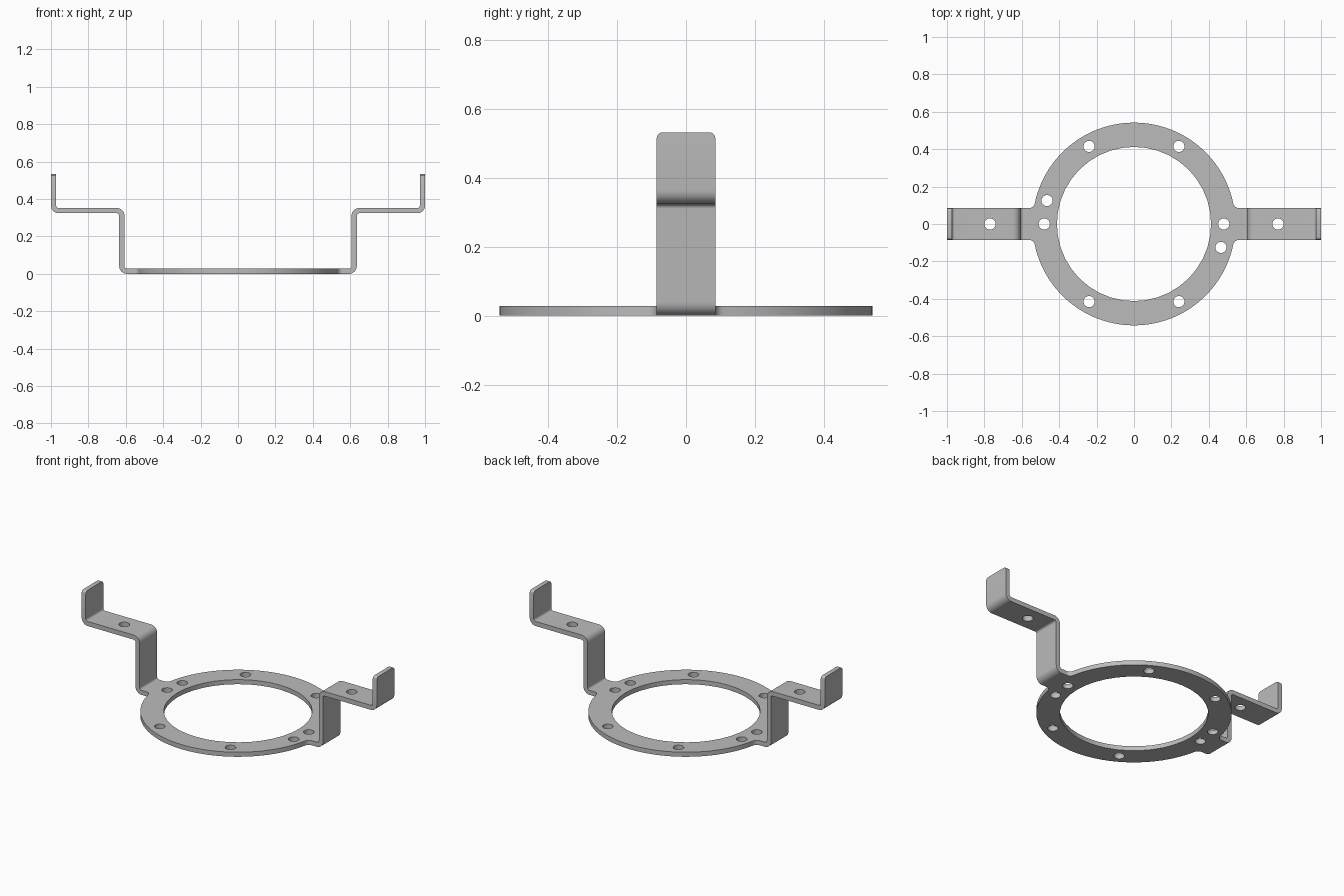
import bpy, bmesh
from math import sin, cos, pi, atan2, sqrt, radians
from mathutils import Vector

if "Cube" in bpy.data.objects:
    bpy.data.objects.remove(bpy.data.objects["Cube"])

THICK = 0.028      # sheet thickness
HALF = 0.085       # half width of the arms
OUTER, INNER = 0.542, 0.412
HOLE = 0.03
NECK = 0.58        # where the ring tab meets the arm

steel = bpy.data.materials.new("grey steel")
steel.use_nodes = True
grey = (0.5, 0.5, 0.5, 1)
steel.diffuse_color = grey
steel.node_tree.nodes["Principled BSDF"].inputs["Base Color"].default_value = grey


def arc(cx, cy, r, a0, a1, n):
    return [(cx + r * cos(a0 + (a1 - a0) * i / n),
             cy + r * sin(a0 + (a1 - a0) * i / n)) for i in range(n + 1)]


def circle(cx, cy, r, n):
    return arc(cx, cy, r, 0, 2 * pi, n)[:-1]


def extrude_loops(bm, loops, to_3d, offset):
    """Fill an outline (with holes) and extrude it into a solid."""
    edges = []
    for loop in loops:
        vs = [bm.verts.new(to_3d(p)) for p in loop]
        edges += [bm.edges.new((v, vs[i - 1])) for i, v in enumerate(vs)]
    bmesh.ops.triangle_fill(bm, use_beauty=True, use_dissolve=False, edges=edges)
    out = bmesh.ops.extrude_face_region(bm, geom=bm.faces[:], use_keep_orig=True)
    moved = [g for g in out["geom"] if isinstance(g, bmesh.types.BMVert)]
    bmesh.ops.translate(bm, verts=moved, vec=offset)
    bmesh.ops.recalc_face_normals(bm, faces=bm.faces[:])


def make_object(name, bm):
    mesh = bpy.data.meshes.new(name)
    bm.to_mesh(mesh)
    bm.free()
    mesh.materials.append(steel)
    ob = bpy.data.objects.new(name, mesh)
    bpy.context.collection.objects.link(ob)
    return ob


def activate(ob):
    bpy.ops.object.select_all(action='DESELECT')
    ob.select_set(True)
    bpy.context.view_layer.objects.active = ob


# Ring outline: two arcs joined by filleted tabs
fillet = 0.03
fy = HALF + fillet
fx = sqrt((OUTER + fillet) ** 2 - fy ** 2)
a = atan2(fy, fx)
half = [(NECK, HALF)] + arc(fx, fy, fillet, -pi / 2, a - pi, 5)
half += arc(0, 0, OUTER, a, pi - a, 44)[1:-1]
half += arc(-fx, fy, fillet, -a, -pi / 2, 5) + [(-NECK, HALF)]
outline = half + [(-x, -y) for x, y in half]

hole_spots = [(sx * 0.24, sy * 0.415) for sx in (1, -1) for sy in (1, -1)]
hole_spots += [(0.48, 0), (-0.48, 0), (-0.465, 0.125), (0.465, -0.125)]
loops = [outline, circle(0, 0, INNER, 40)]
loops += [circle(x, y, HOLE, 20) for x, y in hole_spots]

bm = bmesh.new()
extrude_loops(bm, loops, lambda p: (p[0], p[1], 0), (0, 0, THICK))
ring = make_object("mounting_ring", bm)


# Arms: a bent strip, described by its centre line and bend radius
def bent_profile(path, radius, t):
    pts = [Vector(p) for p in path]
    left, right = [], []

    def add(p, d):
        n = Vector((-d.y, d.x)) * t / 2
        left.append(p + n)
        right.append(p - n)

    add(pts[0], (pts[1] - pts[0]).normalized())
    for p0, p1, p2 in zip(pts, pts[1:], pts[2:]):
        d0, d1 = (p1 - p0).normalized(), (p2 - p1).normalized()
        centre = p1 + (d1 - d0) * radius
        for i in range(7):
            s = i / 6 * pi / 2
            d = d0 * cos(s) + d1 * sin(s)
            out = d0 * sin(s) - d1 * cos(s)
            add(centre + out * radius, d)
    add(pts[-1], (pts[-1] - pts[-2]).normalized())
    return [tuple(p) for p in left + right[::-1]]


mid = THICK / 2
path = [(NECK, mid), (0.621, mid), (0.621, 0.338),
        (1 - mid, 0.338), (1 - mid, 0.533)]
profile = bent_profile(path, 0.027, THICK)

for side, sign in (("left", 1), ("right", -1)):
    bm = bmesh.new()
    extrude_loops(bm, [profile], lambda p: (sign * p[0], -HALF, p[1]), (0, 2 * HALF, 0))
    bmesh.ops.dissolve_limit(bm, angle_limit=radians(1),
                             verts=bm.verts[:], edges=bm.edges[:])
    # Rounded tip corners
    tips = [e for e in bm.edges
            if all(v.co.z > 0.53 for v in e.verts)
            and abs(e.verts[0].co.y - e.verts[1].co.y) < 0.001]
    bmesh.ops.bevel(bm, geom=tips, offset=0.016, segments=3, profile=0.5,
                    affect='EDGES')
    arm = make_object(side + "_arm", bm)

    # Screw hole through the shelf
    bm = bmesh.new()
    extrude_loops(bm, [circle(sign * 0.77, 0, HOLE, 20)],
                  lambda p: (p[0], p[1], 0.28), (0, 0, 0.12))
    cutter = make_object("hole_cutter", bm)
    cutter.hide_render = True
    mod = arm.modifiers.new("screw_hole", 'BOOLEAN')
    mod.operation = 'DIFFERENCE'
    mod.solver = 'EXACT'
    mod.object = cutter
    activate(arm)
    bpy.ops.object.modifier_apply(modifier=mod.name)
    bpy.data.objects.remove(cutter)
    bpy.ops.object.shade_smooth_by_angle(angle=radians(30))

activate(ring)
bpy.ops.object.shade_smooth_by_angle(angle=radians(30))
